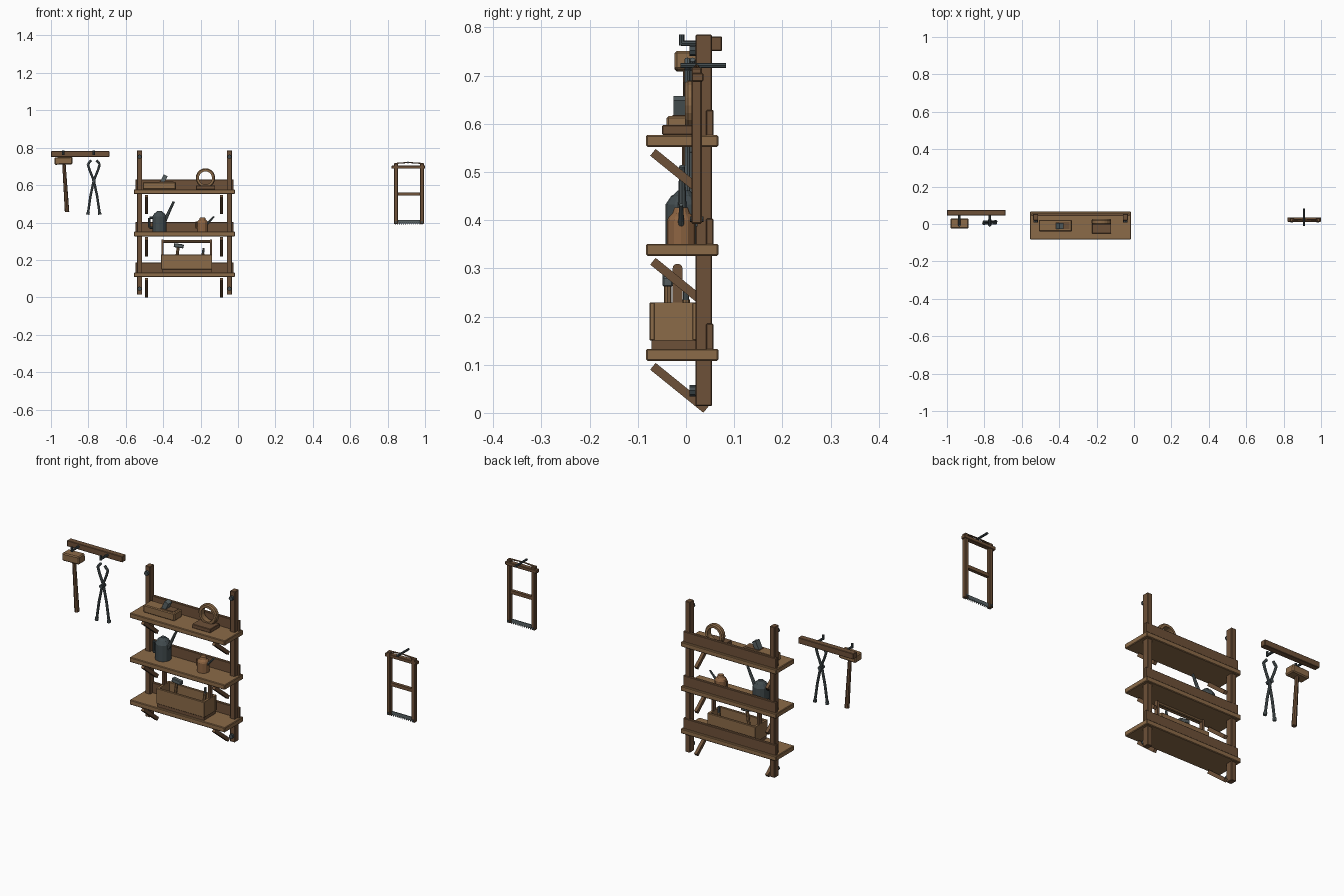
import bpy, bmesh, math
from mathutils import Vector, Matrix

if "Cube" in bpy.data.objects:
    bpy.data.objects.remove(bpy.data.objects["Cube"])


def mat(name, rgb):
    m = bpy.data.materials.new(name)
    m.diffuse_color = (*rgb, 1)
    m.use_nodes = True
    m.node_tree.nodes["Principled BSDF"].inputs["Base Color"].default_value = m.diffuse_color
    return m


LIGHT = mat("light_wood", (0.26, 0.145, 0.065))
DARK = mat("dark_wood", (0.155, 0.082, 0.04))
STEEL = mat("grey_steel", (0.10, 0.125, 0.13))
IRON = mat("dark_iron", (0.055, 0.072, 0.078))
COPPER = mat("copper_brown", (0.27, 0.13, 0.055))


def finish(name, bm, m, smooth=False):
    bmesh.ops.recalc_face_normals(bm, faces=bm.faces)
    me = bpy.data.meshes.new(name)
    bm.to_mesh(me)
    bm.free()
    me.materials.append(m)
    ob = bpy.data.objects.new(name, me)
    bpy.context.collection.objects.link(ob)
    return ob


def box(name, x, y, z, m, rot=None, bevel=0.0):
    """Box from (min, max) ranges, turned about its centre by (axis, degrees)."""
    bm = bmesh.new()
    bmesh.ops.create_cube(bm, size=1)
    bmesh.ops.scale(bm, vec=(x[1] - x[0], y[1] - y[0], z[1] - z[0]), verts=bm.verts)
    if bevel:
        bmesh.ops.bevel(bm, geom=bm.edges[:], offset=bevel, segments=1, affect='EDGES')
    if rot:
        bmesh.ops.rotate(bm, matrix=Matrix.Rotation(math.radians(rot[1]), 3, rot[0]), verts=bm.verts)
    bmesh.ops.translate(bm, vec=(sum(x) / 2, sum(y) / 2, sum(z) / 2), verts=bm.verts)
    return finish(name, bm, m)


def rod(name, pts, r, m, sides=8, r_end=None):
    """Straight round pieces following a list of points."""
    bm = bmesh.new()
    for a, b in zip(pts, pts[1:]):
        a, b = Vector(a), Vector(b)
        d = b - a
        M = Matrix.Translation((a + b) / 2) @ d.to_track_quat('Z', 'Y').to_matrix().to_4x4()
        bmesh.ops.create_cone(bm, cap_ends=True, segments=sides, radius1=r,
                              radius2=r if r_end is None else r_end, depth=d.length, matrix=M)
    return finish(name, bm, m)


def prism(name, profile, y, m):
    """Outline in x and z, pushed along y."""
    bm = bmesh.new()
    f = bm.faces.new([bm.verts.new((px, y[0], pz)) for px, pz in profile])
    g = bmesh.ops.extrude_face_region(bm, geom=[f])["geom"]
    bmesh.ops.translate(bm, vec=(0, y[1] - y[0], 0), verts=[v for v in g if isinstance(v, bmesh.types.BMVert)])
    return finish(name, bm, m)


def lathe(name, profile, centre, m, n=12, axis='Z', closed=False):
    bm = bmesh.new()
    rings = []
    for i in range(n):
        a = 2 * math.pi * i / n
        c, s = math.cos(a), math.sin(a)
        ring = []
        for r, h in profile:
            p = (r * c, r * s, h) if axis == 'Z' else (r * c, h, r * s)
            ring.append(bm.verts.new(Vector(centre) + Vector(p)))
        rings.append(ring)
    k = len(profile)
    for i in range(n):
        A, B = rings[i], rings[(i + 1) % n]
        for j in range(k if closed else k - 1):
            bm.faces.new((A[j], B[j], B[(j + 1) % k], A[(j + 1) % k]))
    if not closed:
        bm.faces.new([q[0] for q in rings])
        bm.faces.new([q[-1] for q in rings])
    return finish(name, bm, m)


# Rack: posts with bolts
for side, px in (("left", -0.526), ("right", -0.046)):
    box(side + "_post", (px - 0.0135, px + 0.0135), (0.02, 0.054), (0.014, 0.785), DARK, bevel=0.002)
    for where, bz in (("low", 0.046), ("high", 0.752)):
        rod(f"{side}_{where}_bolt", [(px, 0.024, bz), (px, 0.007, bz)], 0.0115, IRON)

# Shelves, back boards and diagonal braces
for i, z in enumerate((0.108, 0.326, 0.552)):
    box(f"shelf_{i}", (-0.556, -0.017), (-0.083, 0.067), (z, z + 0.025), LIGHT, bevel=0.003)
    box(f"back_board_{i}", (-0.549, -0.023), (0.042, 0.057), (z + 0.023, z + 0.077), DARK, bevel=0.002)
    for bx in (-0.489, -0.087):
        zc = z - 0.056
        box(f"brace_{i}", (bx - 0.008, bx + 0.008), (-0.0845, 0.0575), (zc - 0.009, zc + 0.009),
            DARK, ('X', -39))

# Tool rail with hooks
box("tool_rail", (-1.0, -0.687), (0.045, 0.075), (0.751, 0.781), DARK, bevel=0.002)
for hx in (-0.934, -0.771):
    rod("rail_hook", [(hx, 0.055, 0.767), (hx, -0.01, 0.767)], 0.006, IRON)
    rod("rail_hook_tip", [(hx, -0.009, 0.762), (hx, -0.009, 0.785)], 0.006, IRON)

# Mallet
box("mallet_head", (-0.981, -0.885), (-0.024, 0.03), (0.71, 0.75), LIGHT, ('Y', -2), bevel=0.005)
rod("mallet_handle", [(-0.914, 0.003, 0.456), (-0.931, 0.003, 0.72)], 0.012, DARK, r_end=0.009)

# Tongs: two mirrored crossing arms and a rivet
for s, ty in ((1, 0.003), (-1, 0.013)):
    path = [(0.014, 0.733), (0.032, 0.712), (0.023, 0.682), (0.0, 0.625), (-0.018, 0.54), (-0.031, 0.45)]
    rod("tongs_arm", [(-0.771 + s * a, ty, b) for a, b in path], 0.0065, STEEL)
    rod("tongs_end", [(-0.771 - s * 0.030, ty, 0.456), (-0.771 - s * 0.032, ty, 0.442)], 0.009, STEEL)
rod("tongs_rivet", [(-0.771, -0.009, 0.625), (-0.771, 0.023, 0.625)], 0.010, IRON)

# Frame saw
for sx in (0.844, 0.983):
    box("saw_stile", (sx - 0.0105, sx + 0.0105), (0.011, 0.033), (0.392, 0.717), DARK, bevel=0.003)
    rod("saw_blade_pin", [(sx, 0.008, 0.402), (sx, 0.036, 0.402)], 0.006, IRON)
box("saw_top_bar", (0.822, 1.0), (0.012, 0.036), (0.688, 0.705), DARK, bevel=0.002)
box("saw_middle_bar", (0.85, 0.977), (0.014, 0.030), (0.544, 0.561), DARK)
teeth = [(0.838, 0.413)]
N = 14
for i in range(N):
    teeth += [(0.838 + 0.151 * i / N, 0.399), (0.838 + 0.151 * (i + 0.5) / N, 0.387)]
teeth += [(0.989, 0.399), (0.989, 0.413)]
prism("saw_blade", teeth, (0.020, 0.024), STEEL)
for cy in (0.018, 0.026):
    rod("saw_cord", [(0.844, cy, 0.716), (0.909, 0.022, 0.721), (0.983, cy, 0.716)], 0.003, DARK, 6)
rod("saw_toggle", [(0.909, -0.011, 0.721), (0.909, 0.083, 0.721)], 0.0055, IRON)

# Open toolbox with carrying handle
box("toolbox_floor", (-0.405, -0.143), (-0.072, 0.022), (0.133, 0.152), DARK)
for y0 in (-0.076, 0.013):
    box("toolbox_side", (-0.411, -0.138), (y0, y0 + 0.012), (0.15, 0.229), LIGHT, bevel=0.002)
for x0 in (-0.410, -0.151):
    box("toolbox_end", (x0, x0 + 0.012), (-0.068, 0.018), (0.15, 0.229), LIGHT)
for ux in (-0.404, -0.145):
    s = 0.0055
    box("handle_upright", (ux - s, ux + s), (-0.028, -0.007), (0.18, 0.30), DARK)
    rod("handle_upright_top", [(ux - s, -0.0175, 0.299), (ux + s, -0.0175, 0.299)], 0.0105, DARK, 12)
rod("toolbox_handle", [(-0.408, -0.0175, 0.299), (-0.141, -0.0175, 0.299)], 0.008, LIGHT)

# Hammer and chisel in the toolbox
rod("hammer_handle", [(-0.335, -0.038, 0.155), (-0.318, -0.038, 0.28)], 0.008, LIGHT)
box("hammer_head", (-0.343, -0.290), (-0.049, -0.027), (0.265, 0.286), STEEL, ('Y', 8), bevel=0.003)
rod("chisel_handle", [(-0.195, 0.0, 0.155), (-0.187, 0.0, 0.235)], 0.008, LIGHT)
rod("chisel_blade", [(-0.187, 0.0, 0.235), (-0.184, 0.0, 0.264)], 0.006, STEEL)

# Oil can
lathe("oil_can", [(0.038, 0), (0.038, 0.082), (0.034, 0.088), (0.026, 0.10), (0.022, 0.102), (0.012, 0.112)],
      (-0.42, -0.005, 0.35), IRON, 12)
rod("oil_can_spout", [(-0.398, -0.008, 0.395), (-0.343, -0.008, 0.512)], 0.010, STEEL, r_end=0.006)
rod("oil_can_handle", [(-0.45, -0.005, 0.425), (-0.474, -0.005, 0.425), (-0.474, -0.005, 0.372),
                       (-0.45, -0.005, 0.372)], 0.006, IRON)

# Copper pot
lathe("copper_pot", [(0.029, 0), (0.029, 0.05), (0.025, 0.058), (0.018, 0.064), (0.014, 0.076)],
      (-0.19, -0.010, 0.35), COPPER, 12)
rod("copper_pot_spout", [(-0.172, -0.01, 0.385), (-0.128, -0.01, 0.432)], 0.007, STEEL, r_end=0.004)
rod("copper_pot_handle", [(-0.212, -0.01, 0.402), (-0.227, -0.01, 0.402), (-0.227, -0.01, 0.372),
                          (-0.212, -0.01, 0.372)], 0.004, COPPER)

# Hand plane
box("plane_body", (-0.509, -0.332), (-0.040, 0.022), (0.577, 0.616), LIGHT, bevel=0.004)
box("plane_mouth", (-0.42, -0.345), (-0.028, 0.010), (0.612, 0.618), DARK)
box("plane_iron", (-0.409, -0.386), (-0.026, 0.005), (0.605, 0.655), STEEL, ('Y', 25))

# Wooden ring on its stand
box("ring_stand", (-0.225, -0.122), (-0.050, 0.025), (0.577, 0.597), DARK, bevel=0.002)
lathe("wooden_ring", [(0.035, -0.014), (0.047, -0.014), (0.052, -0.008), (0.052, 0.008),
                      (0.047, 0.014), (0.035, 0.014)], (-0.174, 0.012, 0.638), LIGHT, 20, 'Y', closed=True)
